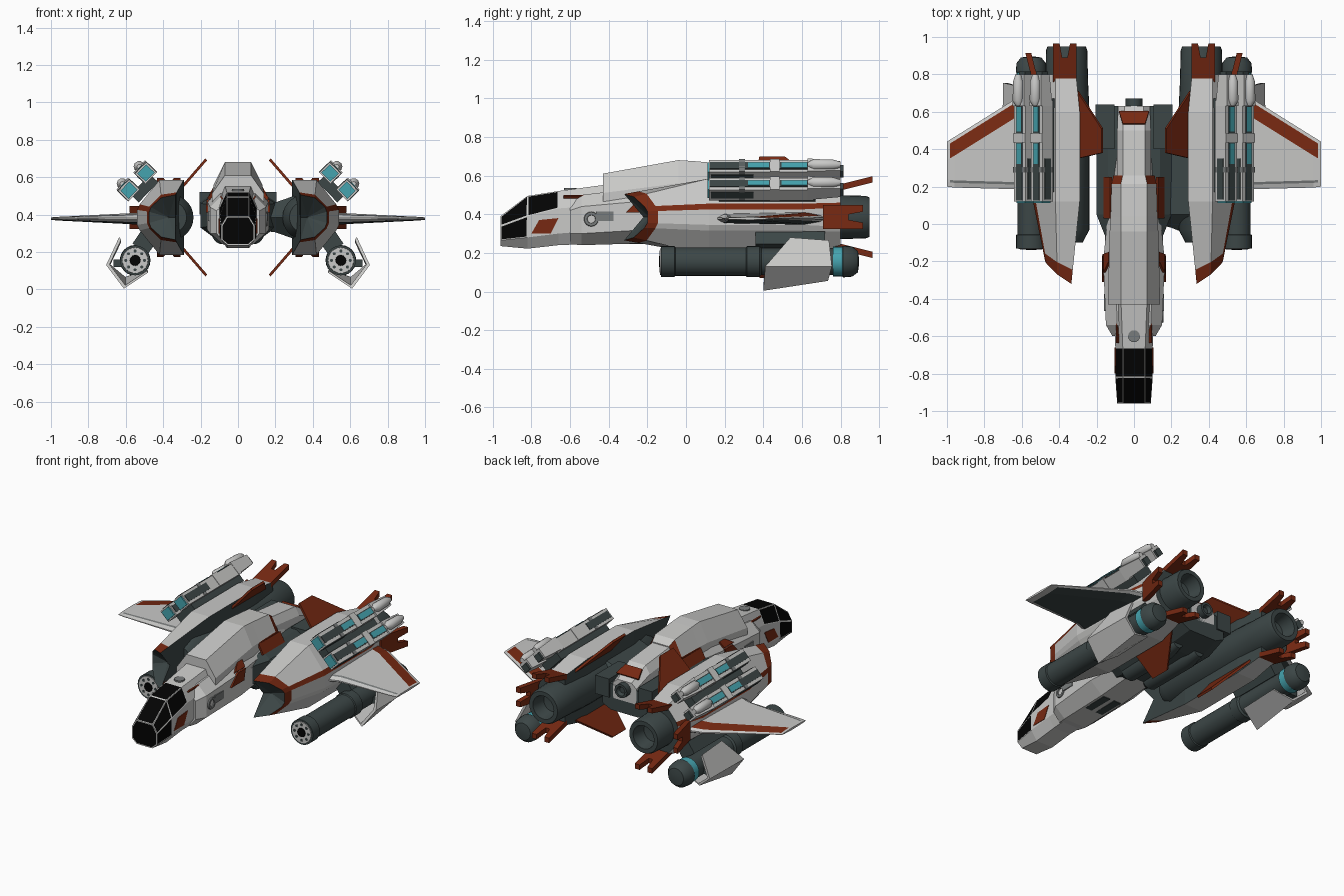
import bpy, bmesh, math
from mathutils import Matrix, Vector

if "Cube" in bpy.data.objects:
    bpy.data.objects.remove(bpy.data.objects["Cube"])

def material(name, r, g, b):
    m = bpy.data.materials.new(name)
    m.diffuse_color = (r, g, b, 1)
    m.use_nodes = True
    m.node_tree.nodes["Principled BSDF"].inputs["Base Color"].default_value = m.diffuse_color
    return m

MATS = [material("white_paint", .58, .58, .57), material("dark_metal", .045, .062, .062),
        material("rust_orange", .185, .022, .006), material("cyan_glow", .06, .37, .43),
        material("black_glass", .001, .001, .001), material("mid_grey", .19, .20, .20)]
WHITE, DARK, ORANGE, CYAN, BLACK, GREY = range(6)
ZC = .385  # height of the engine axis

def finish(name, bm, mirror=False, smooth=False):
    bmesh.ops.recalc_face_normals(bm, faces=bm.faces[:])
    me = bpy.data.meshes.new(name)
    for m in MATS:
        me.materials.append(m)
    bm.to_mesh(me)
    bm.free()
    ob = bpy.data.objects.new(name, me)
    bpy.context.collection.objects.link(ob)
    if mirror:
        ob.modifiers.new("mirror", 'MIRROR').use_axis = (True, False, False)
    if smooth:
        for p in me.polygons:
            p.use_smooth = True
        me.set_sharp_from_angle(angle=math.radians(35))
    return ob

def loft(name, rings, mat, caps=(None, None), mirror=False, smooth=False, inset=None):
    """Skin closed rings; mat is an index or a rule (ring, side) -> index."""
    bm = bmesh.new()
    rule = mat if callable(mat) else (lambda i, j: mat)
    vs = [[bm.verts.new(p) for p in r] for r in rings]
    n = len(rings[0])
    for i in range(len(vs) - 1):
        for j in range(n):
            k = (j + 1) % n
            f = bm.faces.new((vs[i][j], vs[i][k], vs[i + 1][k], vs[i + 1][j]))
            f.material_index = rule(i, j)
    for r, c, i in ((vs[0], caps[0], 0), (vs[-1], caps[1], len(vs) - 2)):
        bm.faces.new(r).material_index = rule(i, 0) if c is None else c
    if inset is not None:
        panes = [f for f in bm.faces if f.material_index == inset]
        for f in panes:
            f.material_index = WHITE
        bmesh.ops.recalc_face_normals(bm, faces=bm.faces[:])
        bmesh.ops.inset_individual(bm, faces=panes, thickness=.007)
        for f in panes:
            f.material_index = inset
    return finish(name, bm, mirror, smooth)

def ring(y, wt, w, wb, zb, z1, z2, zt):
    half = [(wt, zt), (w, z2), (w, z1), (wb, zb)]
    return [(x, y, z) for x, z in half] + [(-x, y, z) for x, z in half[::-1]]

def lathe(name, cx, cz, prof, mat, n=20, mirror=True):
    rings = [[(cx + r * math.cos(a), y, cz + r * math.sin(a))
              for a in (2 * math.pi * k / n for k in range(n))] for y, r in prof]
    return loft(name, rings, mat, mirror=mirror, smooth=True)

def box(name, c, s, mat, ry=0, mirror=True, rx=0, taper=1):
    """Box rotated about y, optionally tapered towards the rear."""
    m = Matrix.Translation(c) @ Matrix.Rotation(ry, 4, 'Y') @ Matrix.Rotation(rx, 4, 'X')
    rings = [[m @ Vector((u * s[0] / 2 * t, v * s[1] / 2, w * s[2] / 2 * t))
              for u, w in ((-1, -1), (1, -1), (1, 1), (-1, 1))] for v, t in ((-1, 1), (1, taper))]
    return loft(name, rings, mat, mirror=mirror)

def plate(name, pts, offset, mat, mirror=True):
    o = Vector(offset) / 2
    return loft(name, [[Vector(p) - o for p in pts], [Vector(p) + o for p in pts]], mat, mirror=mirror)

# cockpit nose with framed glass panes
def nose_rule(i, j):
    if i == 0 and j in (0, 1, 5, 6, 7) or i == 1 and j in (0, 6, 7):
        return BLACK
    return WHITE
loft("cockpit_nose", [
    ring(-.96, .06, .09, .055, .235, .265, .34, .39),
    ring(-.82, .06, .10, .06, .222, .28, .39, .495),
    ring(-.66, .06, .10, .06, .24, .30, .43, .52),
    ring(-.40, .07, .11, .07, .25, .32, .45, .555)], nose_rule, (BLACK, WHITE), inset=BLACK)
plate("nose_side_patch", [(.1, -.8, .3), (.1, -.70, .3), (.1, -.66, .38), (.1, -.76, .37)], (.006, 0, 0), ORANGE)
box("nose_stripe", (.088, -.55, .49), (.008, .17, .018), ORANGE, ry=.6)
lathe("roof_hatch", 0, 0, [(0, .032), (.01, .032)], GREY, 16, False).matrix_world = \
    Matrix.Translation((0, -.6, .526)) @ Matrix.Rotation(math.pi / 2, 4, 'X')

# middle fuselage with side cheeks
loft("fuselage", [
    ring(-.60, .07, .115, .07, .245, .30, .42, .46),
    ring(-.54, .09, .15, .08, .24, .30, .44, .50),
    ring(-.20, .10, .165, .08, .25, .32, .47, .54),
    ring(.05, .10, .14, .08, .27, .33, .48, .56),
    ring(.35, .08, .10, .06, .30, .36, .48, .56)], WHITE)
lathe("cheek_port", 0, 0, [(.0, .04), (.012, .036), (.012, .022), (.004, .02)], GREY, 16).matrix_world = \
    Matrix.Translation((.147, -.49, .375)) @ Matrix.Rotation(-math.pi / 2, 4, 'Z')
box("cheek_vent", (.155, -.42, .39), (.012, .09, .05), GREY)
plate("cheek_patch", [(.165, -.31, .41), (.165, -.18, .41), (.163, -.16, .48), (.163, -.24, .48)], (.012, 0, 0), ORANGE)
plate("shoulder_patch", [(.158, -.26, .483), (.158, -.16, .483), (.13, -.15, .52), (.13, -.2, .52)], (.012, 0, .012), ORANGE)
box("belly_panel", (.04, -.3, .25), (.05, .2, .01), DARK)

# raised back with orange rear corners
loft("dorsal_hump", [
    ring(-.43, .07, .14, .145, .45, .46, .51, .61),
    ring(-.04, .07, .13, .155, .45, .46, .56, .68),
    ring(.04, .07, .125, .16, .45, .46, .56, .675),
    ring(.215, .07, .12, .16, .45, .46, .56, .66),
    ring(.26, .06, .11, .14, .45, .46, .54, .63)],
    lambda i, j: ORANGE if (i > 1 and j in (1, 2, 4, 5)) or (i == 3 and j in (0, 6)) else WHITE,
    (WHITE, WHITE))
box("hump_trim", (.14, .14, .52), (.012, .22, .07), ORANGE, ry=-.5)
loft("rear_spine", [
    ring(.2, .06, .09, .09, .38, .42, .58, .63),
    ring(.50, .06, .09, .09, .38, .42, .55, .60),
    ring(.63, .05, .085, .08, .40, .43, .50, .53)], WHITE)
plate("spine_patch", [(-.08, .6, .55), (-.06, .535, .586), (.06, .535, .586), (.08, .6, .55)], (0, .006, .01), ORANGE, False)
lathe("tail_vent", 0, .48, [(.6, .045), (.67, .045), (.67, .03), (.65, .02)], DARK, 12, False)

# dark centre section and engine mounts
loft("centre_section", [
    ring(-.10, .10, .14, .10, .30, .34, .45, .48),
    ring(.05, .14, .20, .12, .27, .33, .46, .50),
    ring(.45, .14, .20, .12, .28, .33, .47, .51),
    ring(.63, .12, .16, .10, .32, .35, .46, .49)], DARK)
loft("engine_mount", [[(x, y, ZC + z) for y, z in ((-.04 + d, 0), (.05, h), (.4, h), (.48, 0), (.4, -h), (.05, -h))]
                      for x, h, d in ((.12, .07, .04), (.2, .08, .02), (.3, .115, -.02))], DARK)
box("rear_block", (.155, .52, .46), (.1, .24, .12), DARK)
lathe("belly_tank", .08, .30, [(.0, .02), (.05, .06), (.4, .06), (.5, .035)], DARK, 14)

# engine cores
lathe("engine", .36, ZC, [(-.1, .085), (-.03, .122), (.6, .122), (.75, .115), (.93, .11), (.95, .102),
                          (.95, .075), (.86, .06), (.85, .002)], DARK, 28)

# angular nacelle covers with a forked, notched front edge
def cover(a, b, c, d, e):
    pts = [a, b, c, d]
    return [Vector((x, y, ZC + z)) for x, y, z in pts] + [Vector((x, y, ZC - z)) for x, y, z in pts[::-1]] + \
           [Vector((e[0], e[1], ZC))]
front = cover((.335, -.32, .12), (.41, -.27, .105), (.465, -.215, .055), (.475, -.2, .03), (.335, -.22))
mid = cover((.29, .12, .2), (.42, .12, .2), (.525, .12, .07), (.54, .12, .04), (.29, .12))
edge = [p.lerp(q, .17) for p, q in zip(front, mid)]
rear = cover((.29, .6, .2), (.42, .6, .2), (.525, .6, .07), (.54, .6, .04), (.29, .6))
tail = cover((.31, .8, .16), (.42, .8, .16), (.49, .8, .075), (.50, .8, .05), (.31, .8))
throat = [p.lerp(Vector((.37, -.19, ZC)), .97) for p in front]
loft("nacelle_cover", [throat, front, edge, mid, rear, tail],
     lambda i, j: DARK if j > 6 or i == 0 else ORANGE if i == 1 or j == 2 else WHITE, (DARK, DARK), mirror=True)

# forked tail tabs round each engine: top, outer side, bottom
fork = [(-.062, .76), (.062, .76), (.062, .965), (.028, .965), (.014, .89), (-.014, .89), (-.028, .965), (-.062, .965)]
for name, ang in (("top", 0), ("outer", 90), ("bottom", 180)):
    m = Matrix.Translation((.37, 0, ZC)) @ Matrix.Rotation(math.radians(ang), 4, 'Y')
    cut = .05 if name == "outer" else 0
    loft(name + "_tail_tab", [[m @ Vector((u, y - cut, .14 + t + (y - .76) * .25)) for u, y in fork]
                              for t in (-.012, .02)], ORANGE, mirror=True)

# inner orange fins, upper and lower
for name, s in (("upper", 1), ("lower", -1)):
    pts = [(.30, .35, ZC + s * .16), (.17, .38, ZC + s * .31), (.17, .51, ZC + s * .31), (.30, .71, ZC + s * .16)]
    plate(name + "_fin", pts, (.01, 0, .01 * s), ORANGE)

# wings: chord split into strips so stripes are whole faces
thick = [.15, .6, .75, 1, .5, .15]
def wing_ring(x, y0, y1, h):
    ys = [y0, y0 + .025, y0 + .038, y1 - .1, y1 - .02, y1]
    top = [(x, y, .378 + h * k) for y, k in zip(ys, thick)]
    return top + [(a, b, .756 - c) for a, b, c in top[::-1]]
def wing_rule(i, j):
    if j == 3 and i < 3:
        return ORANGE
    if j == 1 and i < 3:
        return GREY
    return DARK if j in (7, 8, 9) and i < 2 else WHITE
loft("wing", [wing_ring(.5, .15, .72, .034), wing_ring(.6, .185, .69, .028),
              wing_ring(.96, .195, .465, .01), wing_ring(.985, .198, .45, .008),
              wing_ring(1.0, .2, .44, .007)], wing_rule, mirror=True)

# twin upper launchers on the sloping nacelle face
A = math.radians(46)
nx, nz = math.sin(A), math.cos(A)      # outward from the slope
tx, tz = math.cos(A), -math.sin(A)     # along the slope
def at(gx, gz, u, w, y):
    return (gx + tx * u + nx * w, y, gz + tz * u + nz * w)
box("launcher_base", (.5, .42, .54), (.15, .5, .06), DARK, A)
for tag, gx, gz in (("upper", .492, .622), ("lower", .583, .53)):
    box(tag + "_launcher", at(gx, gz, 0, 0, .39), (.086, .54, .078), WHITE, A)
    box(tag + "_launcher_lens", at(gx, gz, 0, 0, .118), (.068, .014, .062), CYAN, A)
    box(tag + "_launcher_channel", at(gx, gz, 0, .04, .39), (.046, .53, .008), DARK, A)
    for k, (y, l) in enumerate(((.375, .11), (.56, .13))):
        box(f"{tag}_launcher_light_{k}", at(gx, gz, 0, .044, y), (.034, l, .006), CYAN, A)
    box(f"{tag}_launcher_clamp", at(gx, gz, 0, .003, .46), (.092, .05, .084), WHITE, A)
    box(f"{tag}_launcher_collar", at(gx, gz, 0, .003, .29), (.09, .03, .082), GREY, A)
    for k, u in enumerate((-.044, .044)):
        box(f"{tag}_launcher_side_{k}", at(gx, gz, u, 0, .24), (.006, .22, .045), DARK, A)
    box(tag + "_launcher_tail", at(gx, gz, 0, .008, .715), (.09, .17, .085), WHITE, A, taper=.75)
    lathe(tag + "_launcher_rod", gx + nx * .05, gz + nz * .05, [(.63, .012), (.66, .03), (.76, .028), (.8, .015)], WHITE, 10)
    box(tag + "_launcher_end", at(gx, gz, 0, 0, .80), (.045, .03, .045), DARK, A)

# lower cannons
CX, CZ = .55, .155
lathe("cannon", CX, CZ, [(-.13, .07), (-.13, .08), (-.06, .08), (-.055, .074), (.31, .074), (.315, .08), (.38, .08),
                         (.39, .07), (.76, .07), (.76, .077), (.81, .077), (.812, .082), (.86, .078), (.89, .055), (.895, .02)],
      lambda i, j: CYAN if i in (8, 9) else DARK, 24)
lathe("cannon_muzzle", CX, CZ, [(-.134, .068), (-.126, .07)], WHITE, 24)
lathe("cannon_hub", CX, CZ, [(-.139, .028), (-.13, .03)], BLACK, 12)
for k in range(8):
    a = math.pi / 4 * k
    lathe(f"cannon_port_{k}", CX + .05 * math.cos(a), CZ + .05 * math.sin(a), [(-.137, .009), (-.13, .009)], DARK, 6)
box("cannon_pylon", (.50, .54, .25), (.1, .36, .08), DARK, -.6)
box("cannon_bracket", (.62, .6, .14), (.09, .2, .04), DARK)

# folded armour plate outside each cannon
rows = [[(.635, .54, .28), (.705, .41, .13), (.61, .40, .004), (.48, .43, .09)],
        [(.635, .74, .265), (.70, .755, .13), (.61, .735, .055), (.48, .70, .10)]]
def shield_ring(pts):
    inner = [(x + (CX - x) * .12, y, z + (CZ - z) * .12) for x, y, z in pts]
    return pts + inner[::-1]
loft("cannon_armour", [shield_ring(r) for r in rows], WHITE, mirror=True)
